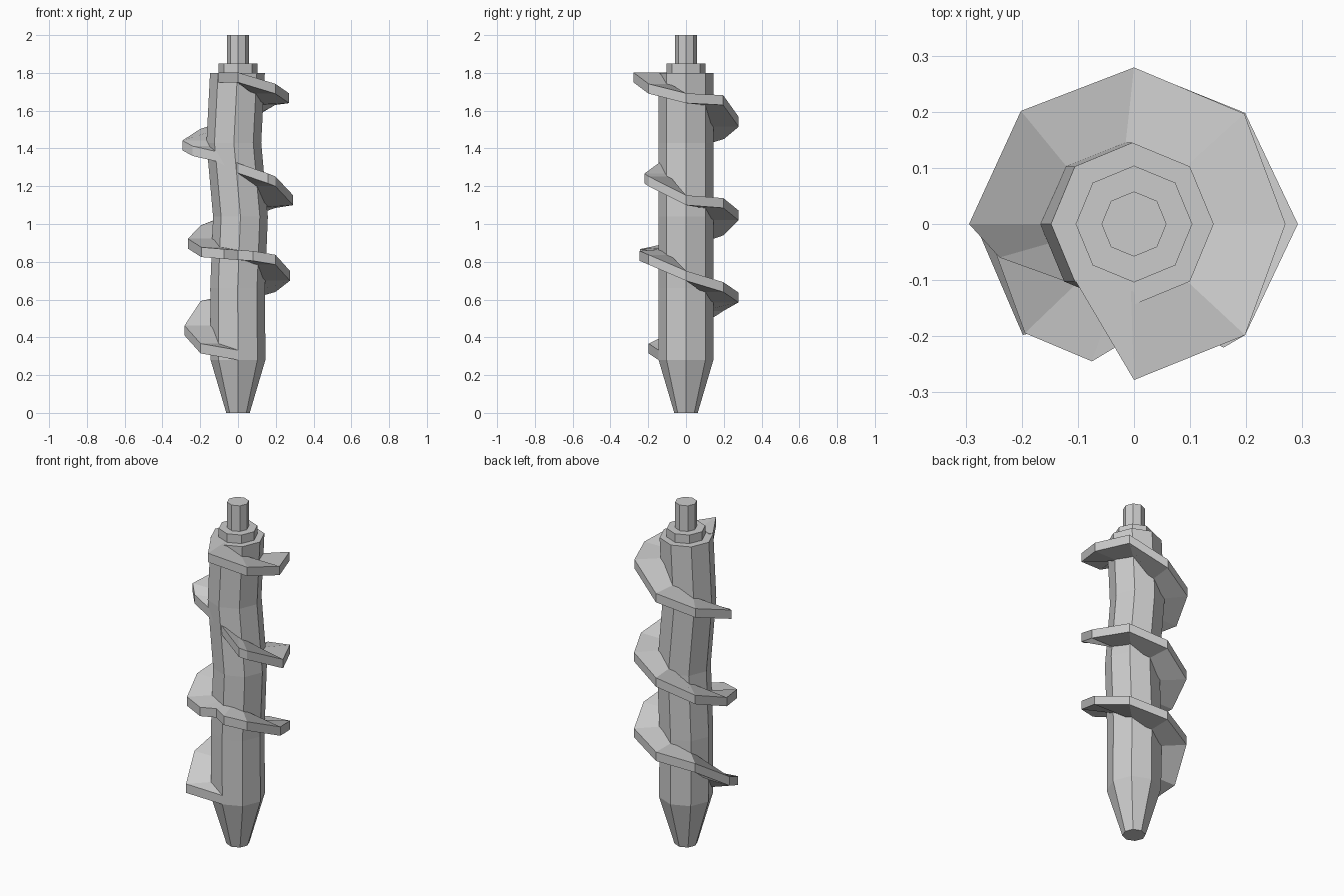
import bpy, bmesh
from math import sin, cos, radians, tau

if "Cube" in bpy.data.objects:
    bpy.data.objects.remove(bpy.data.objects["Cube"])


def make_object(name, bm):
    bmesh.ops.recalc_face_normals(bm, faces=bm.faces)
    me = bpy.data.meshes.new(name)
    bm.to_mesh(me)
    bm.free()
    ob = bpy.data.objects.new(name, me)
    bpy.context.collection.objects.link(ob)
    return ob


def loft(name, rings, closed=True):
    """Skin a list of equal-length point rings, capping both ends."""
    bm = bmesh.new()
    vs = [[bm.verts.new(p) for p in r] for r in rings]
    n = len(vs[0])
    for a, b in zip(vs, vs[1:]):
        for i in range(n):
            j = (i + 1) % n
            bm.faces.new((a[i], a[j], b[j], b[i]))
    bm.faces.new(vs[0])
    bm.faces.new(vs[-1])
    return make_object(name, bm)


def octagon(r, z, cx=0.0):
    return [(cx + r * cos(i * tau / 8), r * sin(i * tau / 8), z) for i in range(8)]


# Slightly bent shaft: z, centre x
BEND = [(0.28, 0.0), (0.66, -0.002), (1.04, 0.013), (1.43, -0.022), (1.80, -0.003)]


def shaft_centre(z):
    for (z0, x0), (z1, x1) in zip(BEND, BEND[1:]):
        if z <= z1:
            return x0 + (x1 - x0) * (z - z0) / (z1 - z0)
    return BEND[-1][1]


# Tapered tip and shaft
loft("shaft", [octagon(0.062, 0)] + [octagon(0.145, z, x) for z, x in BEND])

# Collar and drive pin
loft("collar", [octagon(0.104, 1.78), octagon(0.104, 1.85)])
loft("drive_pin", [octagon(0.058, 1.83), octagon(0.058, 2.0)])

# Worn flight: degrees clockwise from the front, outer radius, underside z
FLIGHT = [
    (0, 0.145, 0.28), (45, 0.28, 0.315), (90, 0.283, 0.41), (135, 0.28, 0.54),
    (180, 0.278, 0.585), (225, 0.28, 0.64), (270, 0.275, 0.70), (315, 0.28, 0.785),
    (342, 0.258, 0.805), (360, 0.20, 0.81), (377, 0.256, 0.815),
    (405, 0.275, 0.825), (450, 0.265, 0.87), (495, 0.28, 0.94), (540, 0.278, 1.02),
    (585, 0.28, 1.085), (630, 0.292, 1.10), (675, 0.28, 1.20), (684, 0.272, 1.215),
    (720, 0.145, 1.27), (765, 0.152, 1.33), (796, 0.247, 1.36),
    (810, 0.294, 1.39), (855, 0.285, 1.45), (900, 0.279, 1.515), (945, 0.278, 1.63),
    (990, 0.270, 1.64), (1035, 0.28, 1.69), (1080, 0.278, 1.75), (1125, 0.146, 1.75)]
THICK = 0.052


def section(t, r, z):
    s, c = -sin(radians(t)), -cos(radians(t))
    cx = shaft_centre(z)
    inner = (cx + 0.12 * s, 0.12 * c)
    outer = (r * s, r * c)
    return [(*inner, z), (*outer, z), (*outer, z + THICK), (*inner, z + THICK)]


loft("screw_flight", [section(*p) for p in FLIGHT])
